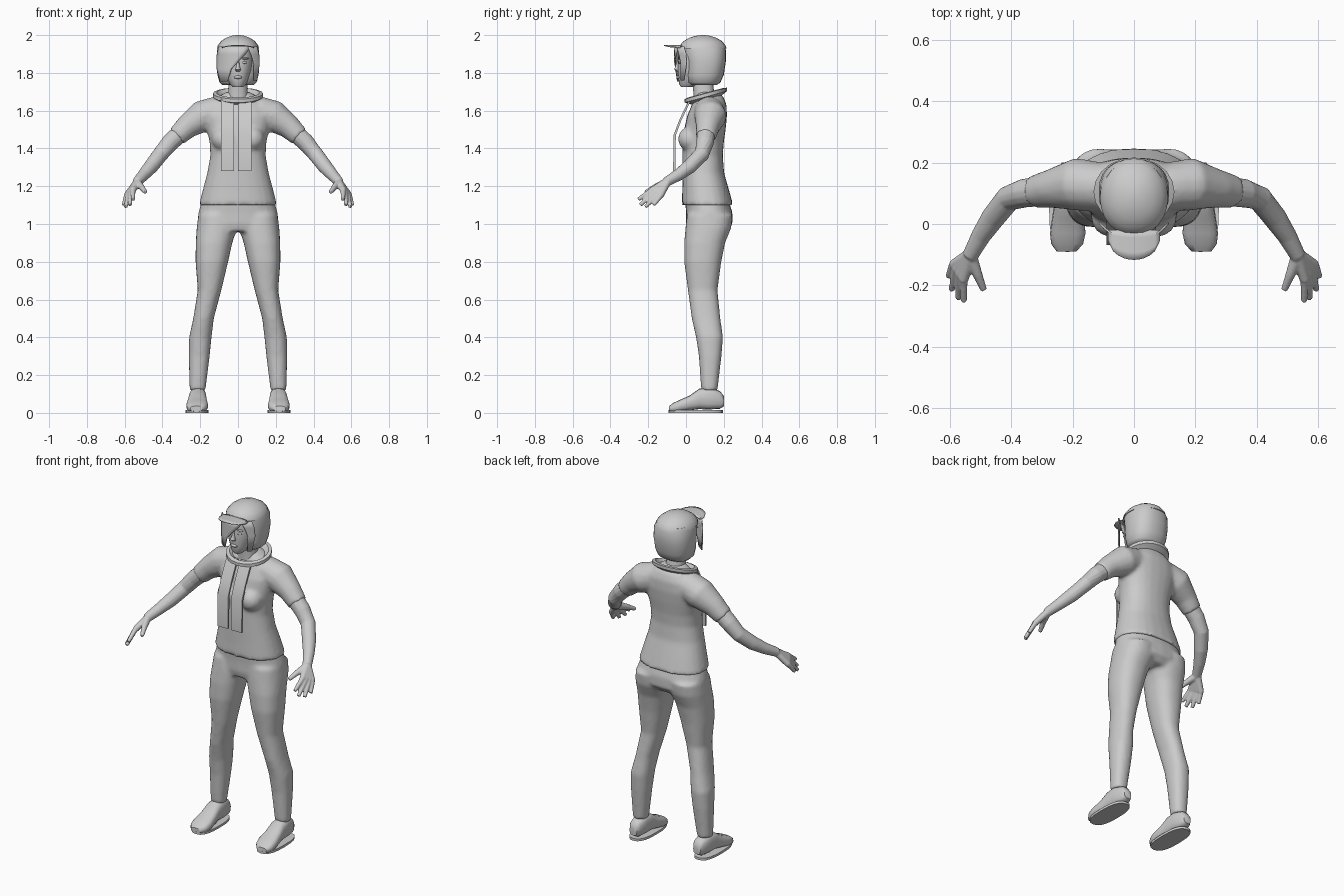
import bpy, bmesh, math
from mathutils import Vector, Matrix

cube = bpy.data.objects.get("Cube")
if cube:
    bpy.data.objects.remove(cube)

grey = bpy.data.materials.new("plain grey")
grey.use_nodes = True
grey.diffuse_color = (0.6, 0.6, 0.6, 1)
grey.node_tree.nodes["Principled BSDF"].inputs["Base Color"].default_value = (0.6, 0.6, 0.6, 1)


def loft(bm, rings, caps=True, loop=False):
    rows = [[bm.verts.new(p) for p in ring] for ring in rings]
    pairs = list(zip(rows, rows[1:]))
    if loop:
        pairs.append((rows[-1], rows[0]))
    for a, b in pairs:
        for i in range(len(a)):
            j = (i + 1) % len(a)
            bm.faces.new((a[i], a[j], b[j], b[i]))
    if caps and not loop:
        bm.faces.new(rows[0])
        bm.faces.new(rows[-1])


def oval(a0, a1, b0, b1, n=24, power=2.3):
    """Rounded outline inside the given bounds, as pairs."""
    out = []
    for i in range(n):
        t = 2 * math.pi * i / n
        c, s = math.cos(t), math.sin(t)
        u = math.copysign(abs(c) ** (2 / power), c)
        v = math.copysign(abs(s) ** (2 / power), s)
        out.append(((a0 + a1 + (a1 - a0) * u) / 2, (b0 + b1 + (b1 - b0) * v) / 2))
    return out


def stack(bm, sections, side=1, power=2.3):
    """Level sections: z, x0, x1, y0, y1."""
    loft(bm, [[(side * x, y, z) for x, y in oval(x0, x1, y0, y1, power=power)]
              for z, x0, x1, y0, y1 in sections])


def centred(bm, sections, power=2.3):
    """Level sections about the middle: z, half width, y0, y1."""
    stack(bm, [(z, -w, w, y0, y1) for z, w, y0, y1 in sections], power=power)


def limb(bm, path, side=1, n=14):
    """Round tube through points x, y, z, radius."""
    pts = [Vector((side * x, y, z)) for x, y, z, r in path]
    rings = []
    for i, p in enumerate(pts):
        d = (pts[min(i + 1, len(pts) - 1)] - pts[max(i - 1, 0)]).normalized()
        u = d.cross(Vector((0, 0, 1))).normalized()
        v = d.cross(u)
        r = path[i][3]
        rings.append([p + r * (u * math.cos(k * 2 * math.pi / n) + v * math.sin(k * 2 * math.pi / n))
                      for k in range(n)])
    loft(bm, rings)


def ball(bm, centre, size):
    m = Matrix.Translation(centre) @ Matrix.Diagonal((*size, 1))
    bmesh.ops.create_uvsphere(bm, u_segments=16, v_segments=10, radius=1, matrix=m)


def finish(name, bm, fuse=0, thick=0, angle=40):
    bmesh.ops.recalc_face_normals(bm, faces=bm.faces[:])
    mesh = bpy.data.meshes.new(name)
    bm.to_mesh(mesh)
    bm.free()
    mesh.materials.append(grey)
    ob = bpy.data.objects.new(name, mesh)
    bpy.context.collection.objects.link(ob)
    bpy.ops.object.select_all(action='DESELECT')
    ob.select_set(True)
    bpy.context.view_layer.objects.active = ob
    if thick:
        m = ob.modifiers.new("thickness", 'SOLIDIFY')
        m.thickness, m.offset = thick, 0
    if fuse:
        m = ob.modifiers.new("fuse", 'REMESH')
        m.mode, m.voxel_size, m.use_smooth_shade = 'VOXEL', fuse, True
        m = ob.modifiers.new("soften", 'SMOOTH')
        m.factor, m.iterations = 0.5, 5
    else:
        bpy.ops.object.shade_smooth_by_angle(angle=math.radians(angle))
    return ob


def sheet(bm, rows):
    grid = [[bm.verts.new(p) for p in row] for row in rows]
    for a, b in zip(grid, grid[1:]):
        for i in range(len(a) - 1):
            bm.faces.new((a[i], a[i + 1], b[i + 1], b[i]))


# Shirt: torso, bust and short sleeves fused
bm = bmesh.new()
centred(bm, [(1.1, .207, -.022, .25), (1.18, .187, -.02, .228), (1.27, .163, -.02, .202),
             (1.36, .147, -.02, .195), (1.43, .15, -.02, .2), (1.5, .165, -.01, .21),
             (1.57, .18, .005, .217), (1.63, .155, .03, .215), (1.67, .11, .045, .2), (1.7, .06, .06, .17)])
for s in (-1, 1):
    ball(bm, (s * .075, .025, 1.45), (.066, .068, .066))
    limb(bm, [(.1, .12, 1.6, .08), (.19, .13, 1.57, .086), (.27, .115, 1.515, .064), (.325, .105, 1.462, .054)], s)
finish("shirt", bm, fuse=.011)

# Trousers: hips and legs fused
bm = bmesh.new()
centred(bm, [(1.13, .19, -.005, .225), (1.06, .21, 0, .246), (1.0, .216, 0, .246), (.96, .2, .01, .21)])
for s in (-1, 1):
    stack(bm, [(1.05, .01, .21, .005, .247), (.98, .004, .219, -.003, .24), (.9, .03, .224, -.01, .207),
               (.8, .052, .225, -.01, .187), (.65, .088, .213, .01, .167), (.5, .128, .237, .03, .182),
               (.4, .14, .259, .053, .196), (.3, .15, .261, .068, .188), (.12, .172, .256, .08, .167)], s)
finish("trousers", bm, fuse=.011)

# Arms with hands
for s, label in ((1, "left"), (-1, "right")):
    bm = bmesh.new()
    limb(bm, [(.28, .11, 1.505, .05), (.36, .1, 1.43, .047), (.41, .083, 1.37, .042),
              (.46, .02, 1.305, .039), (.5, -.04, 1.26, .032), (.535, -.105, 1.222, .026)], s)
    tips = [(.555, -.253, 1.13), (.573, -.243, 1.1), (.595, -.215, 1.09), (.605, -.172, 1.1)]
    for i, tip in enumerate(tips):
        knuckle = (.557 + .011 * i, -.182 + .016 * i, 1.178 - .009 * i)
        limb(bm, [(.53, -.095, 1.228, .02), (*knuckle, .017)], s)
        limb(bm, [(*knuckle, .0145), (*tip, .0105)], s)
    limb(bm, [(.53, -.115, 1.215, .022), (.51, -.165, 1.195, .016), (.49, -.215, 1.168, .011)], s)
    finish(label + "_arm", bm, fuse=.0045)

# Shoes: upright sections along the foot, y, x centre, half width, z0, z1
for s, label in ((1, "left"), (-1, "right")):
    bm = bmesh.new()
    foot = [(.2, .212, .024, .035, .09), (.18, .212, .036, .022, .115), (.12, .213, .044, .018, .135),
            (.07, .214, .046, .02, .128), (.02, .215, .052, .014, .092), (-.03, .216, .058, .006, .07),
            (-.065, .218, .052, .002, .054), (-.09, .22, .032, .008, .036)]
    loft(bm, [[(s * x, y, z) for x, z in oval(c - w, c + w, z0, z1, 16, 2.8)] for y, c, w, z0, z1 in foot])
    finish(label + "_shoe", bm, angle=50)
    bm = bmesh.new()
    loft(bm, [[(s * x, y, z) for x, y in oval(.157, .277, -.092, .195, 20, 2.6)] for z in (0, .014)])
    finish(label + "_sole", bm)

# Neck and face
bm = bmesh.new()
centred(bm, [(1.62, .07, .04, .17), (1.69, .052, .04, .15), (1.77, .048, .03, .14)])
finish("neck", bm)
bm = bmesh.new()
centred(bm, [(1.724, .026, -.026, .05), (1.74, .044, -.036, .09), (1.77, .058, -.04, .12),
             (1.81, .07, -.044, .12), (1.86, .077, -.044, .12), (1.93, .074, -.036, .12)], 2.1)
ball(bm, (0, -.036, 1.777), (.022, .014, .009))
for s in (-1, 1):
    ball(bm, (s * .033, -.034, 1.855), (.016, .007, .007))
    ball(bm, (s * .035, -.033, 1.876), (.022, .009, .005))
loft(bm, [[(x, y, z) for x, y in oval(-w, w, f, -.03, 10)] for z, w, f in
          ((1.808, .012, -.048), (1.817, .015, -.063), (1.84, .008, -.055), (1.87, .006, -.046))])
finish("face", bm)

# Bobbed hair, cap crown and peak
bm = bmesh.new()
centred(bm, [(1.737, .085, .025, .165), (1.75, .098, .006, .183), (1.79, .109, 0, .2),
             (1.86, .115, -.002, .211), (1.92, .111, -.015, .212), (1.95, .1, -.01, .2)], 2.4)
finish("hair", bm, angle=60)
bm = bmesh.new()
centred(bm, [(1.93, .111, -.038, .214), (1.945, .107, -.033, .21), (1.967, .091, -.014, .192),
             (1.985, .065, .015, .162), (1.996, .035, .05, .13), (2.0, .012, .078, .102)], 2.1)
finish("cap_crown", bm, angle=60)
bm = bmesh.new()
rows = []
for k in range(5):
    t = k / 4
    rows.append([(x, -.02 - t * (.025 + .072 * math.sqrt(max(0, 1 - (x / .0855) ** 2))), 1.946 - 1.6 * x * x)
                 for x in [-.085 + .017 * i for i in range(11)]])
sheet(bm, rows)
finish("cap_peak", bm, thick=.005)

# Swept fringe and side lock: rows of z, x0, x1
locks = {"fringe": [(1.94, -.1, .07), (1.9, -.11, .04), (1.86, -.113, .002), (1.82, -.111, -.035), (1.755, -.095, -.055)],
         "side_lock": [(1.94, .05, .1), (1.9, .068, .11), (1.85, .083, .113), (1.76, .08, .1)]}
for name, lock in locks.items():
    bm = bmesh.new()
    sheet(bm, [[(x, -.06 + 5 * x * x, z) for x in [a + (b - a) * i / 6 for i in range(7)]] for z, a, b in lock])
    finish(name, bm, thick=.006)

# Scarf: flared tilted collar and two hanging ends
bm = bmesh.new()
collar = []
for grow, lift in ((-.03, -.032), (.012, -.008), (.012, .01), (-.006, .014), (-.034, -.012)):
    collar.append([(x, y, 1.68 + lift + .27 * (y - .1))
                   for x, y in oval(-.12 - grow, .12 + grow, .005 - grow, .205 + grow, 20, 2)])
loft(bm, collar, loop=True)
finish("scarf_collar", bm, angle=30)
for name, x0, x1 in (("right_scarf_end", -.09, -.02), ("left_scarf_end", 0, .072)):
    bm = bmesh.new()
    drop = [(.03, 1.665), (.008, 1.63), (-.03, 1.55), (-.06, 1.47), (-.062, 1.28)]
    loft(bm, [[(x0, y - .006, z), (x1, y - .006, z), (x1, y + .006, z), (x0, y + .006, z)] for y, z in drop])
    finish(name, bm, angle=20)
